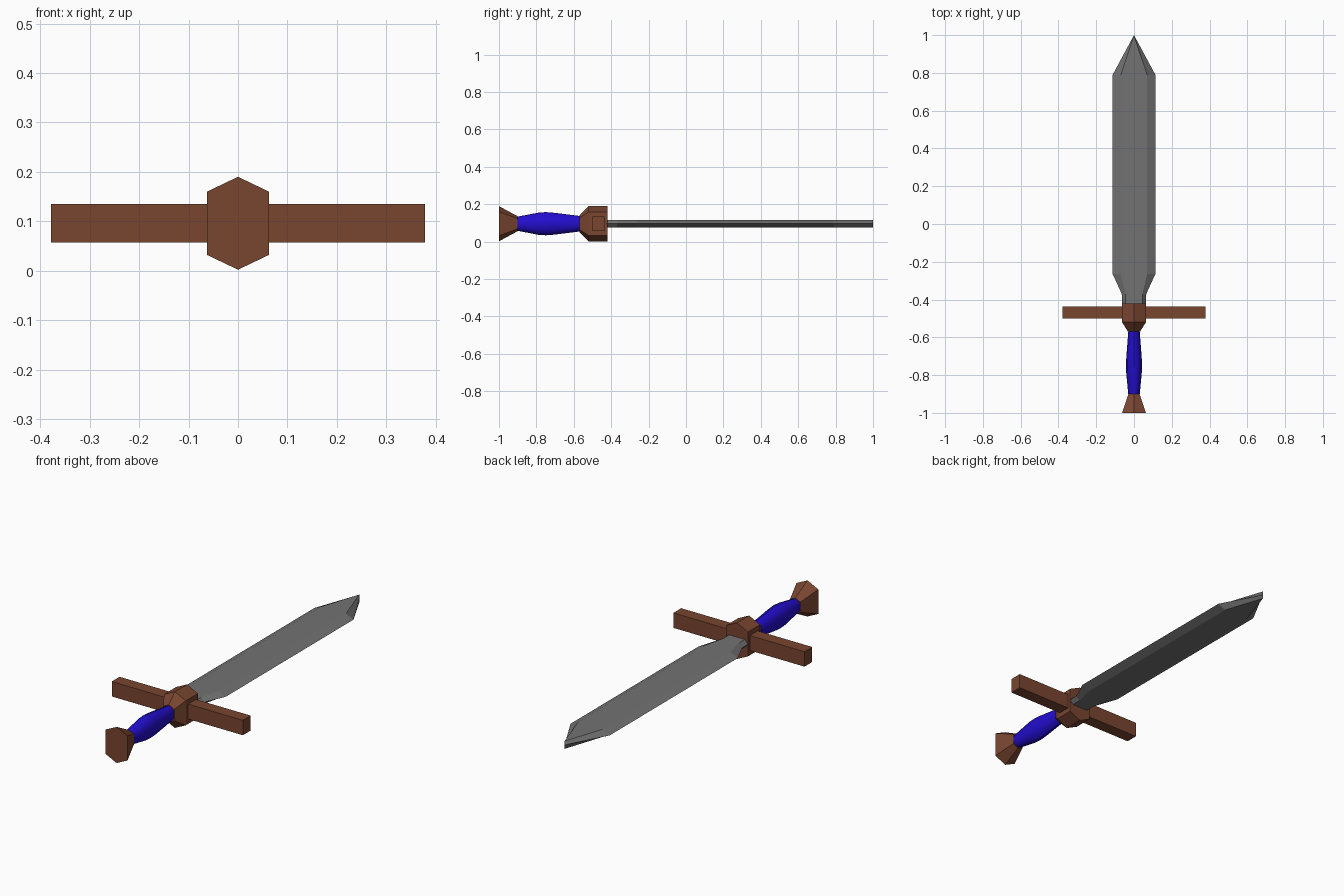
import bpy, bmesh, math

cube = bpy.data.objects.get("Cube")
if cube:
    bpy.data.objects.remove(cube)

MID = 0.096  # height of the sword's long axis


def material(name, rgb):
    m = bpy.data.materials.new(name)
    m.use_nodes = True
    m.diffuse_color = (*rgb, 1)
    m.node_tree.nodes["Principled BSDF"].inputs["Base Color"].default_value = (*rgb, 1)
    return m


brown = material("brown", (0.19, 0.06, 0.03))
blue = material("blue", (0.017, 0.004, 0.62))
steel = material("steel grey", (0.17, 0.17, 0.17))


def loft(name, rings, mat, smooth=False):
    """Skin a list of (y, [(x, z), ...]) sections and close both ends."""
    bm = bmesh.new()
    loops = [[bm.verts.new((x, y, MID + z)) for x, z in pts] for y, pts in rings]
    for a, b in zip(loops, loops[1:]):
        n = len(a)
        for i in range(n):
            j = (i + 1) % n
            bm.faces.new((a[i], a[j], b[j], b[i]))
    bm.faces.new(loops[0])
    bm.faces.new(loops[-1])
    bmesh.ops.remove_doubles(bm, verts=bm.verts, dist=0.0001)
    bmesh.ops.recalc_face_normals(bm, faces=bm.faces)
    mesh = bpy.data.meshes.new(name)
    bm.to_mesh(mesh)
    bm.free()
    mesh.materials.append(mat)
    obj = bpy.data.objects.new(name, mesh)
    bpy.context.collection.objects.link(obj)
    if smooth:
        bpy.ops.object.select_all(action="DESELECT")
        obj.select_set(True)
        bpy.context.view_layer.objects.active = obj
        bpy.ops.object.shade_smooth_by_angle(angle=math.radians(40))
    return obj


def hexagon(w, h):
    s = h * 0.68
    return [(0, h), (w, s), (w, -s), (0, -h), (-w, -s), (-w, s)]


def ellipse(w, h, n=12):
    return [(w * math.sin(math.tau * i / n), h * math.cos(math.tau * i / n)) for i in range(n)]


def blade_section(edge, flat, t=0.02):
    return [(edge, 0), (flat, -t), (-flat, -t), (-edge, 0), (-flat, t), (flat, t)]


# Pommel and hub: flared hexagonal pieces
loft("pommel", [(-1, hexagon(0.063, 0.094)), (-0.9, hexagon(0.03, 0.04))], brown)
loft("guard_hub", [(-0.57, hexagon(0.032, 0.045)), (-0.52, hexagon(0.063, 0.094)),
                   (-0.42, hexagon(0.063, 0.094))], brown)

# Grip: swollen in the middle
loft("grip", [(-0.905, ellipse(0.03, 0.037)), (-0.79, ellipse(0.041, 0.059)),
              (-0.75, ellipse(0.042, 0.062)), (-0.71, ellipse(0.041, 0.059)),
              (-0.565, ellipse(0.03, 0.041))], blue, smooth=True)

# Crossguard: one straight bar
bar = [(0.378, 0.039), (0.378, -0.039), (-0.378, -0.039), (-0.378, 0.039)]
loft("crossguard", [(-0.5, bar), (-0.436, bar)], brown)

# Blade: bevelled on both edges, ending in an upright point
loft("blade", [(-0.43, blade_section(0.063, 0.045)), (-0.37, blade_section(0.065, 0.045)),
               (-0.265, blade_section(0.113, 0.07)), (0.79, blade_section(0.113, 0.07)),
               (1, blade_section(0, 0))], steel)
